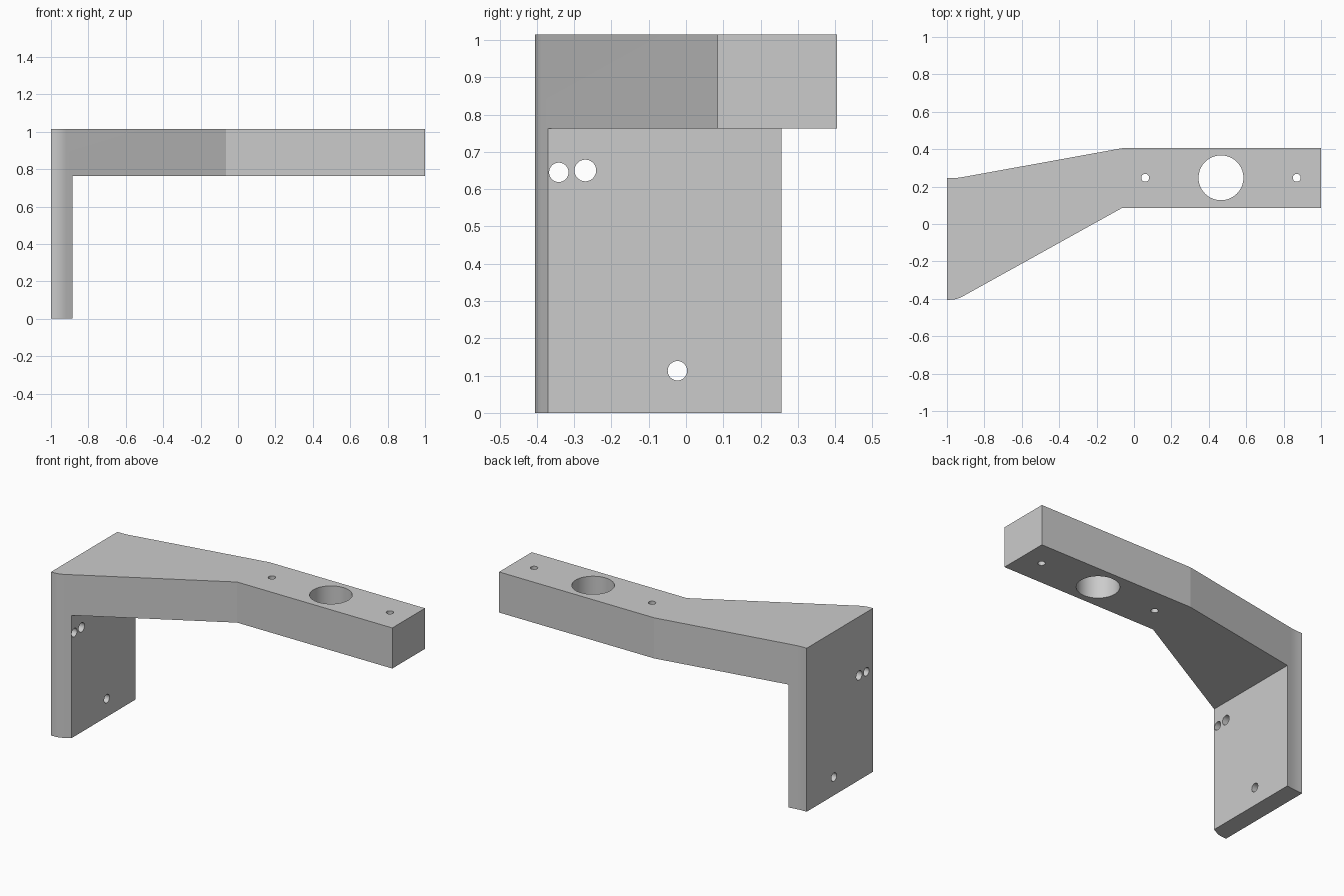
import bpy, bmesh, math
from mathutils import Vector, Matrix

if "Cube" in bpy.data.objects:
    bpy.data.objects.remove(bpy.data.objects["Cube"], do_unlink=True)

grey = bpy.data.materials.new("light grey")
grey.use_nodes = True
colour = (0.6, 0.6, 0.6, 1)
grey.diffuse_color = colour
grey.node_tree.nodes["Principled BSDF"].inputs["Base Color"].default_value = colour


def make_prism(name, points, offset):
    """Extrude a flat polygon along an offset vector."""
    bm = bmesh.new()
    face = bm.faces.new([bm.verts.new(p) for p in points])
    result = bmesh.ops.extrude_face_region(bm, geom=[face])
    verts = [g for g in result["geom"] if isinstance(g, bmesh.types.BMVert)]
    bmesh.ops.translate(bm, verts=verts, vec=offset)
    bmesh.ops.recalc_face_normals(bm, faces=bm.faces)
    return link_mesh(name, bm)


def link_mesh(name, bm):
    mesh = bpy.data.meshes.new(name)
    bm.to_mesh(mesh)
    bm.free()
    mesh.materials.append(grey)
    obj = bpy.data.objects.new(name, mesh)
    bpy.context.collection.objects.link(obj)
    return obj


def make_drill(centre, radius, length, axis):
    bm = bmesh.new()
    turn = Matrix.Rotation(math.pi / 2, 4, "Y") if axis == "X" else Matrix()
    bmesh.ops.create_cone(bm, cap_ends=True, segments=64, radius1=radius, radius2=radius,
                          depth=length, matrix=Matrix.Translation(centre) @ turn)
    return link_mesh("drill", bm)


def apply_boolean(target, tool, operation):
    tool.hide_render = True
    mod = target.modifiers.new(operation.lower(), "BOOLEAN")
    mod.operation, mod.solver, mod.object = operation, "EXACT", tool
    bpy.context.view_layer.objects.active = target
    bpy.ops.object.modifier_apply(modifier=mod.name)
    bpy.data.objects.remove(tool, do_unlink=True)


def rounded(before, corner, after, reach=0.035, steps=6):
    """Soft bend at a corner, as points of a quadratic curve."""
    a, c, b = (Vector(p) for p in (before, corner, after))
    start = c + (a - c).normalized() * reach
    end = c + (b - c).normalized() * reach
    return [start.lerp(c, i / steps).lerp(c.lerp(end, i / steps), i / steps)
            for i in range(steps + 1)]


TOP, UNDERSIDE, PLATE_X = 1.015, 0.763, -0.885

# Plan outline of the bracket: wide at the plate, angled, then a straight arm
front_edge = [(-1, -0.405), (-0.948, -0.405), (-0.065, 0.085)]
back_edge = [(-0.065, 0.405), (-0.948, 0.245), (-1, 0.245)]
outline = [front_edge[0], *rounded(*front_edge), front_edge[2],
           (1, 0.085), (1, 0.405),
           back_edge[0], *rounded(*back_edge), back_edge[2]]
bracket = make_prism("bracket", [(p[0], p[1], 0) for p in outline], (0, 0, TOP))

# Remove the space under the arm, leaving the upright mounting plate
space = make_prism("space_below_arm",
                   [(PLATE_X, -1, -1), (2, -1, -1), (2, -1, UNDERSIDE), (PLATE_X, -1, UNDERSIDE)],
                   (0, 2, 0))
apply_boolean(bracket, space, "DIFFERENCE")

# Holes through the arm: one large bore between two screw holes
for x, radius in ((0.06, 0.021), (0.465, 0.12), (0.87, 0.021)):
    apply_boolean(bracket, make_drill((x, 0.247, 0.9), radius, 0.6, "Z"), "DIFFERENCE")

# Holes through the mounting plate
for y, z, radius in ((-0.341, 0.645, 0.026), (-0.27, 0.65, 0.029), (-0.023, 0.113, 0.026)):
    apply_boolean(bracket, make_drill((-0.95, y, z), radius, 0.4, "X"), "DIFFERENCE")

# Smooth bends and bores, crisp edges elsewhere
bpy.ops.object.select_all(action="DESELECT")
bracket.select_set(True)
bpy.context.view_layer.objects.active = bracket
bpy.ops.object.shade_smooth_by_angle(angle=math.radians(9))
